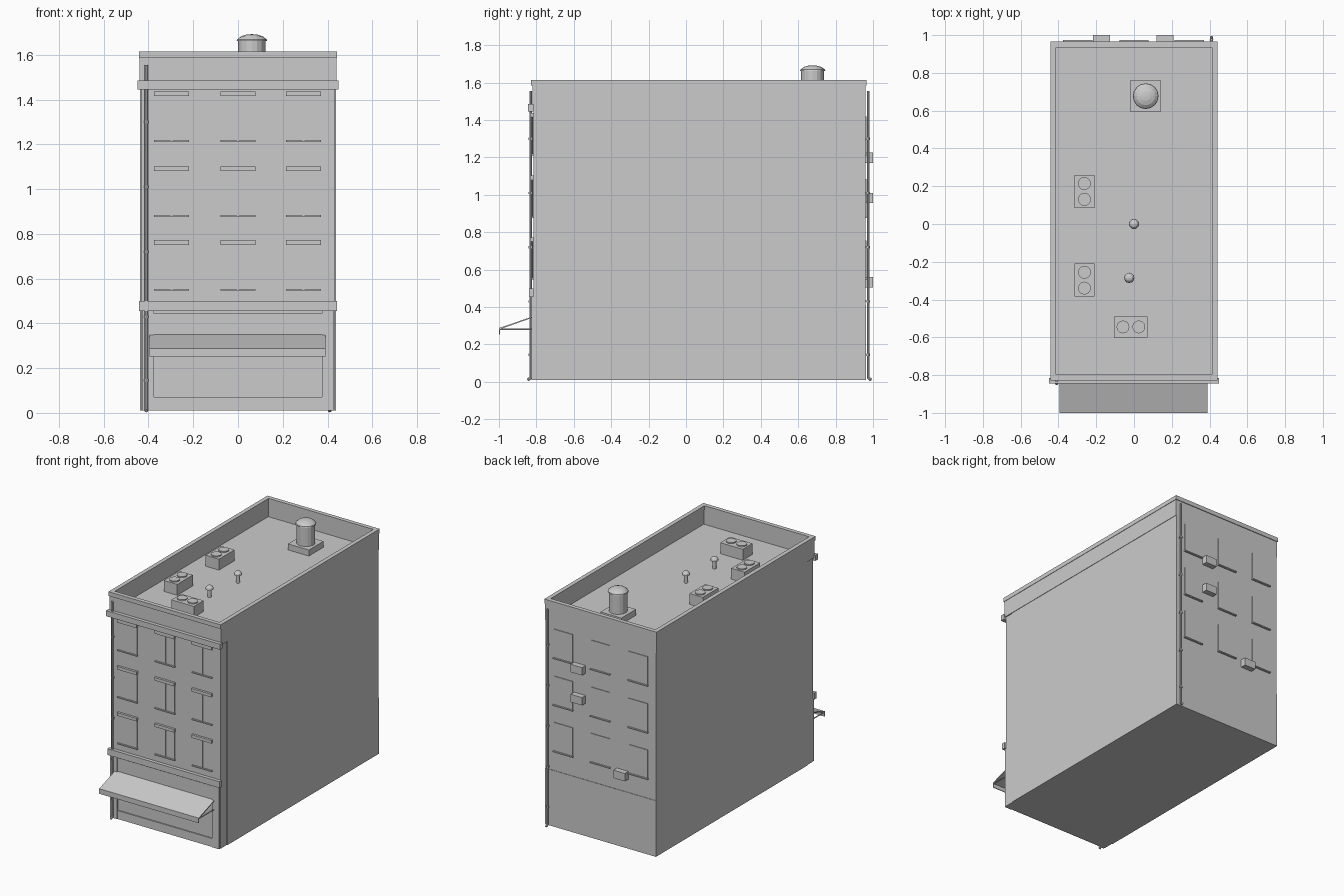
import bpy
from mathutils import Vector

cube = bpy.data.objects.get("Cube")
if cube:
    bpy.data.objects.remove(cube)

grey = bpy.data.materials.new("plain grey")
grey.use_nodes = True
grey.diffuse_color = (0.6, 0.6, 0.6, 1)
grey.node_tree.nodes["Principled BSDF"].inputs["Base Color"].default_value = (0.6, 0.6, 0.6, 1)


def mesh_object(name, verts, faces):
    mesh = bpy.data.meshes.new(name)
    mesh.from_pydata(verts, [], faces)
    mesh.materials.append(grey)
    obj = bpy.data.objects.new(name, mesh)
    bpy.context.collection.objects.link(obj)
    return obj


def extrude_x(name, x0, x1, profile):
    """Prism along x from a (y, z) profile running counter-clockwise seen from +x."""
    n = len(profile)
    verts = [(x, y, z) for x in (x0, x1) for y, z in profile]
    faces = [tuple(reversed(range(n))), tuple(range(n, 2 * n))]
    faces += [(i, (i + 1) % n, n + (i + 1) % n, n + i) for i in range(n)]
    return mesh_object(name, verts, faces)


def box(name, x0, x1, y0, y1, z0, z1):
    y0, y1 = sorted((y0, y1))
    x0, x1 = sorted((x0, x1))
    return extrude_x(name, x0, x1, [(y0, z0), (y1, z0), (y1, z1), (y0, z1)])


def lathe(name, x, y, profile, sides=16):
    """Turned solid from (radius, z) points, bottom to top."""
    from math import cos, sin, tau
    verts = [(x + r * cos(tau * i / sides), y + r * sin(tau * i / sides), z)
             for r, z in profile for i in range(sides)]
    faces = [tuple(reversed(range(sides))),
             tuple(range(len(verts) - sides, len(verts)))]
    for k in range(len(profile) - 1):
        for i in range(sides):
            j = (i + 1) % sides
            a, b = k * sides, (k + 1) * sides
            faces.append((a + i, a + j, b + j, b + i))
    return mesh_object(name, verts, faces)


def rod(name, start, end, radius):
    start, end = Vector(start), Vector(end)
    axis = end - start
    obj = lathe(name, 0, 0, [(radius, 0), (radius, axis.length)], 8)
    obj.rotation_mode = 'QUATERNION'
    obj.rotation_quaternion = axis.to_track_quat('Z', 'Y')
    obj.location = start
    return obj


FRONT, BACK, DECK = -0.815, 0.96, 1.482

# Main block, with a slightly narrower facade slab
box("main_block", -0.437, 0.437, -0.745, BACK, 0.01, DECK)
box("facade_slab", -0.432, 0.432, FRONT, -0.745, 0.01, DECK)
box("back_plinth", -0.437, 0.437, BACK, BACK + 0.003, 0.01, 0.41)

# Parapet walls and coping ring
for name, w, inner, z0, z1, y0, y1 in (
        ("parapet", 0.44, 0.418, 1.465, 1.585, -0.82, 0.96),
        ("coping", 0.443, 0.413, 1.585, 1.615, -0.828, 0.965)):
    t = w - inner
    for s, side in ((-1, "right"), (1, "left")):
        box(f"{name}_{side}", s * inner, s * w, y0, y1, z0, z1)
    box(f"{name}_front", -inner, inner, y0, y0 + t, z0, z1)
    box(f"{name}_back", -inner, inner, y1 - t, y1, z0, z1)

# Facade cornices
box("upper_cornice", -0.45, 0.45, -0.845, FRONT, 1.445, 1.485)
box("lower_cornice", -0.443, 0.443, -0.84, FRONT, 0.455, 0.5)

# Windows: pane plate, centre bar, sill and lintel on each wall
for side, wall, s in (("front", FRONT, -1), ("back", BACK, 1)):
    for row, sill in enumerate((0.55, 0.88, 1.215)):
        for col, x in enumerate((-0.297, 0.0, 0.293)):
            tag = f"{side}_{row}_{col}"
            w = 0.078
            box("window_pane_" + tag, x - w + 0.004, x + w - 0.004,
                wall, wall + s * 0.005, sill, sill + 0.205)
            box("window_sill_" + tag, x - w, x + w,
                wall, wall + s * 0.014, sill - 0.004, sill + 0.004)
            if side == "front":
                box("window_bar_" + tag, x - 0.004, x + 0.004,
                    wall, wall + s * 0.008, sill, sill + 0.205)
                box("window_lintel_" + tag, x - w, x + w,
                    wall, wall + s * 0.016, sill + 0.2, sill + 0.222)

# Shopfront frame
for s, side in ((-1, "right"), (1, "left")):
    box("shop_pilaster_" + side, s * 0.375, s * 0.43, FRONT, FRONT - 0.012, 0.01, 0.455)
box("shop_base", -0.375, 0.375, FRONT, FRONT - 0.008, 0.01, 0.07)
box("shop_header", -0.375, 0.375, FRONT, FRONT - 0.008, 0.35, 0.445)

# Sloping awning with valance and side arms
extrude_x("awning", -0.395, 0.39, [
    (FRONT, 0.345), (FRONT, 0.351), (-1, 0.288), (-1, 0.252), (-0.995, 0.252), (-0.995, 0.281)][::-1])
for x in (-0.39, 0.385):
    rod("awning_arm", (x, FRONT, 0.28), (x, -0.997, 0.28), 0.004)

# Drainpipes with collars and outlets
for side, x, y, s in (("front", -0.41, -0.831, -1), ("back", 0.41, 0.975, 1)):
    rod(side + "_drainpipe", (x, y, 0.018), (x, y, 1.555), 0.007)
    rod(side + "_pipe_outlet", (x, y, 0.022), (x, y + s * 0.016, 0.009), 0.008)
    for z in (0.145, 0.43, 0.72, 1.01, 1.3):
        rod(side + "_pipe_collar", (x, y, z - 0.006), (x, y, z + 0.006), 0.01)
        box(side + "_pipe_bracket", x - 0.004, x + 0.004, y, y - s * 0.016, z - 0.004, z + 0.004)

# Wall air conditioners on the back
for x, z in ((0.165, 1.197), (0.165, 0.983), (-0.172, 0.532)):
    box("wall_unit", x - 0.045, x + 0.045, BACK, 1.0, z - 0.028, z + 0.028)

# Roof ventilation boxes with twin fans along the longer side
for x0, x1, y0, y1 in ((-0.315, -0.21, 0.085, 0.26),
                       (-0.315, -0.21, -0.385, -0.21),
                       (-0.105, 0.072, -0.6, -0.49)):
    box("roof_unit", x0, x1, y0, y1, DECK, 1.56)
    cx, cy = (x0 + x1) / 2, (y0 + y1) / 2
    for s in (-0.042, 0.042):
        dx, dy = (s, 0) if x1 - x0 > y1 - y0 else (0, s)
        lathe("roof_unit_fan", cx + dx, cy + dy, [(0.034, 1.56), (0.034, 1.568)])

# Mushroom vents
for x, y in ((0.0, 0.0), (-0.025, -0.285)):
    lathe("vent_stem", x, y, [(0.012, DECK), (0.012, 1.545)], 12)
    lathe("vent_cap", x, y, [(0.027, 1.54), (0.025, 1.552), (0.016, 1.562), (0.003, 1.566)], 12)

# Domed roof turret on a square plinth
box("turret_plinth", -0.022, 0.143, 0.595, 0.76, DECK, 1.525)
lathe("turret_drum", 0.062, 0.677, [(0.061, 1.52), (0.061, 1.665)])
lathe("turret_dome", 0.062, 0.677,
      [(0.068, 1.662), (0.066, 1.669), (0.048, 1.683), (0.025, 1.69), (0.004, 1.692)])
